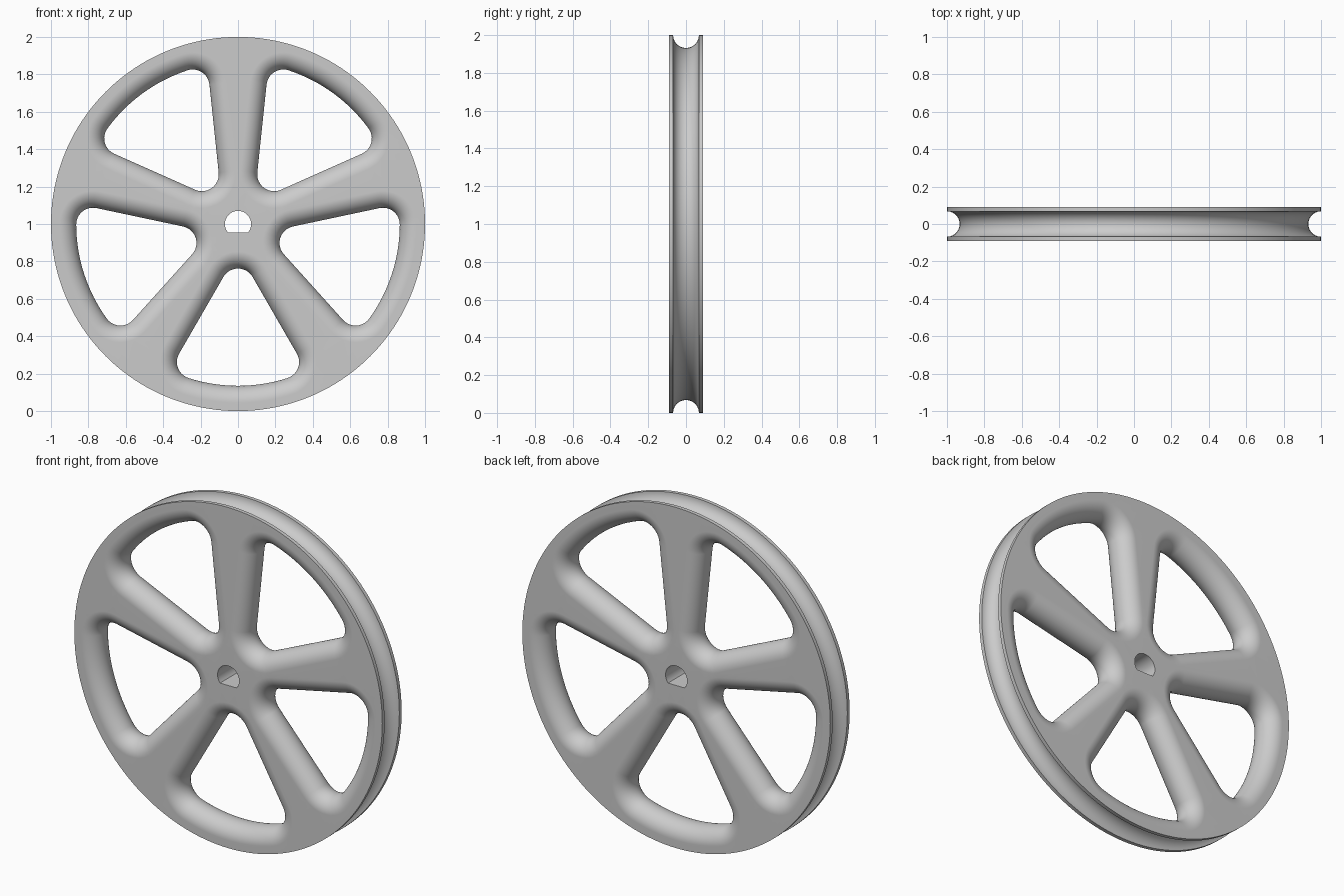
import bpy, bmesh
from math import sin, cos, pi, radians, hypot, atan2, sqrt, asin

cube = bpy.data.objects.get("Cube")
if cube:
    bpy.data.objects.remove(cube)

HALF = 0.09          # half thickness, also the radius of the rounded window edges
GROOVE = 0.068       # radius of the rim groove
CORNER = 0.09        # window corner radius at mid thickness
SPOKES = 5
APEX, REACH = 0.328, 0.775   # inner corner centre, outer corner centre radius
SLANT = radians(30)

bm = bmesh.new()


def ring(points, y):
    """Closed loop of vertices in the wheel plane at depth y."""
    return [bm.verts.new((x, y, z + 1)) for x, z in points]


def loft(rings):
    """Skin neighbouring loops with quads."""
    for a, b in zip(rings, rings[1:]):
        for i in range(len(a)):
            j = (i + 1) % len(a)
            bm.faces.new((a[i], a[j], b[j], b[i]))
    return rings[0], rings[-1]


def sweep(a, b, n):
    return [a + (b - a) * i / n for i in range(n + 1)]


def circle(r, n=160):
    return [(r * cos(2 * pi * i / n), r * sin(2 * pi * i / n)) for i in range(n)]


def window_skeleton():
    """Corner centres paired with the outward angle for offsetting."""
    t = -APEX * cos(SLANT) + sqrt(REACH ** 2 - (APEX * sin(SLANT)) ** 2)
    cu, cv = APEX + t * cos(SLANT), t * sin(SLANT)
    polar, side = atan2(cv, cu), pi / 2 + SLANT
    pts = [(cu, -cv, a) for a in sweep(-side, -polar, 12)]
    pts += [(REACH * cos(a), REACH * sin(a), a) for a in sweep(-polar, polar, 16)[1:-1]]
    pts += [(cu, cv, a) for a in sweep(polar, side, 12)]
    pts += [(APEX, 0, a) for a in sweep(side, 2 * pi - side, 12)]
    return pts


def window(turn):
    """Rounded wall of one window, flaring towards both faces."""
    rings = []
    for a in sweep(-pi / 2, pi / 2, 24):
        r = CORNER + HALF * (1 - cos(a))
        flat = [(u + r * cos(n), v + r * sin(n)) for u, v, n in window_skeleton()]
        rings.append(ring([(u * cos(turn) - v * sin(turn), u * sin(turn) + v * cos(turn))
                           for u, v in flat], HALF * sin(a)))
    return loft(rings)


# Grooved rim
rim = [(1, -HALF)]
rim += [(1 - GROOVE * cos(a), GROOVE * sin(a)) for a in sweep(-pi / 2, pi / 2, 20)]
rim += [(1, HALF)]
ends = [loft([ring(circle(r), y) for r, y in rim])]

# Windows between the spokes
ends += [window(-pi / 2 + 2 * pi * k / SPOKES) for k in range(SPOKES)]

# D-shaped shaft bore
BORE, FLAT = 0.07, -0.045
low = asin(FLAT / BORE)
bore = [(BORE * cos(a), BORE * sin(a)) for a in sweep(low, pi - low, 40)]
ends.append(loft([ring(bore, -HALF), ring(bore, HALF)]))

# Flat front and back faces
for side in (0, 1):
    edges = []
    for pair in ends:
        loop = pair[side]
        edges += [bm.edges.get((v, loop[i - 1])) for i, v in enumerate(loop)]
    bmesh.ops.triangle_fill(bm, use_beauty=True, use_dissolve=False, edges=edges,
                            normal=(0, 1 if side else -1, 0))

bmesh.ops.recalc_face_normals(bm, faces=bm.faces)
mesh = bpy.data.meshes.new("pulley_wheel")
bm.to_mesh(mesh)
bm.free()

wheel = bpy.data.objects.new("pulley_wheel", mesh)
bpy.context.collection.objects.link(wheel)

# Plain grey material
grey = bpy.data.materials.new("grey")
grey.use_nodes = True
colour = (0.6, 0.6, 0.6, 1)
grey.diffuse_color = colour
grey.node_tree.nodes["Principled BSDF"].inputs["Base Color"].default_value = colour
mesh.materials.append(grey)

# Smooth curves, crisp rim and bore edges
bpy.ops.object.select_all(action="DESELECT")
wheel.select_set(True)
bpy.context.view_layer.objects.active = wheel
bpy.ops.object.shade_smooth_by_angle(angle=radians(30))
weighted = wheel.modifiers.new("flat_face_normals", "WEIGHTED_NORMAL")
weighted.keep_sharp = True
